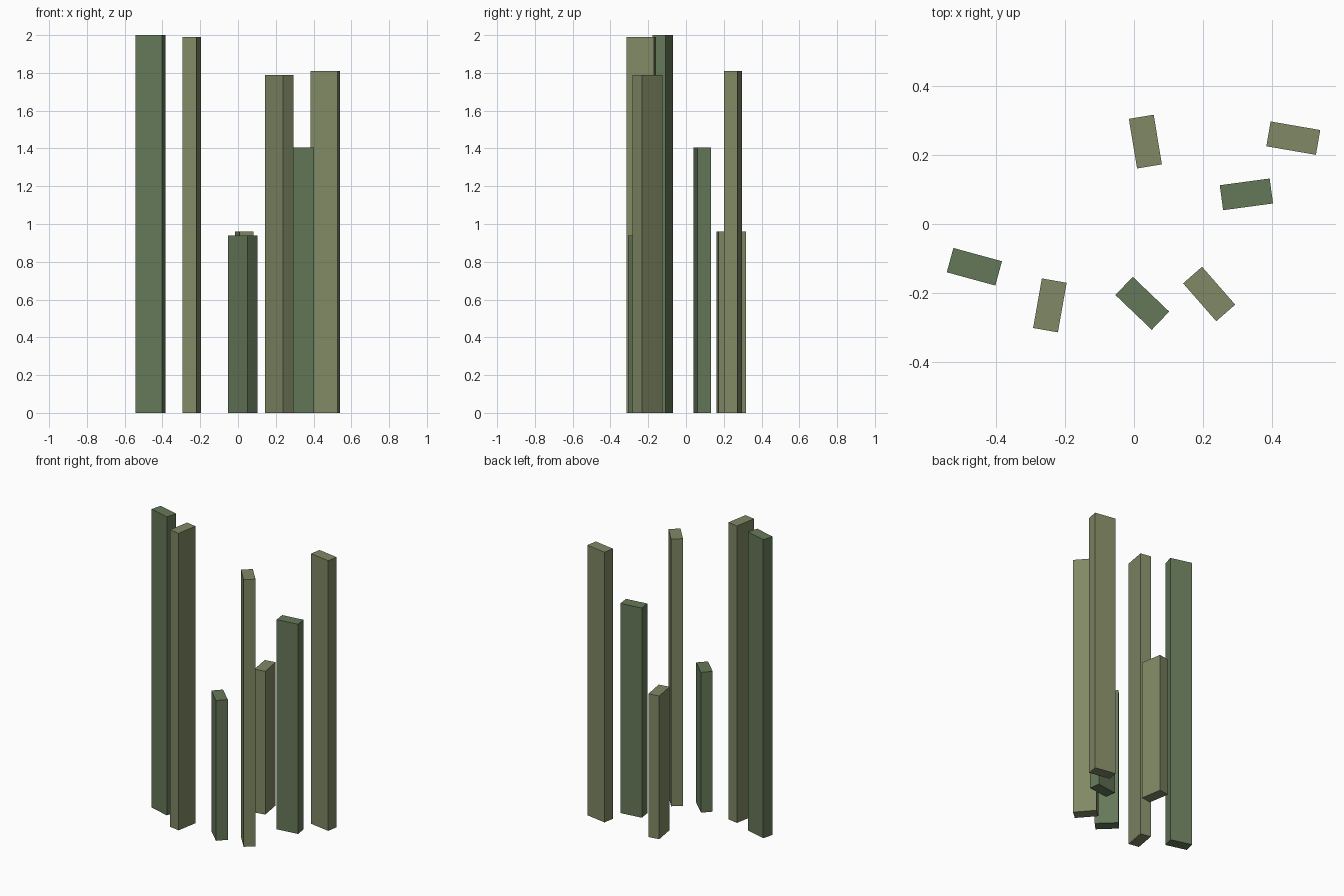
import bpy
from math import radians

if "Cube" in bpy.data.objects:
    bpy.data.objects.remove(bpy.data.objects["Cube"])

LENGTH, WIDTH = 0.146, 0.073


def material(name, colour):
    mat = bpy.data.materials.new(name)
    mat.diffuse_color = (*colour, 1)
    mat.use_nodes = True
    mat.node_tree.nodes["Principled BSDF"].inputs["Base Color"].default_value = mat.diffuse_color
    return mat


green = material("dark_green", (0.13, 0.19, 0.1))
olive = material("olive", (0.22, 0.25, 0.13))


def post(name, x, y, height, angle, mat):
    bpy.ops.mesh.primitive_cube_add(size=1, location=(x, y, height / 2),
                                    rotation=(0, 0, radians(angle)))
    ob = bpy.context.object
    ob.name = name
    ob.scale = (LENGTH, WIDTH, height)
    bpy.ops.object.transform_apply(location=False, rotation=False, scale=True)
    ob.data.materials.append(mat)


# Scattered upright blades: x, y, height, turn about z, colour
posts = [
    (-0.463, -0.124, 2.00, -15.3, green),
    (-0.244, -0.236, 1.99, 80.0, olive),
    (0.024, -0.230, 0.94, -43.7, green),
    (0.218, -0.203, 1.79, -48.8, olive),
    (0.326, 0.086, 1.405, 7.7, green),
    (0.462, 0.249, 1.81, -9.8, olive),
    (0.033, 0.239, 0.96, 99.4, olive),
]
for i, spec in enumerate(posts, 1):
    post(f"grass_blade_{i}", *spec)
